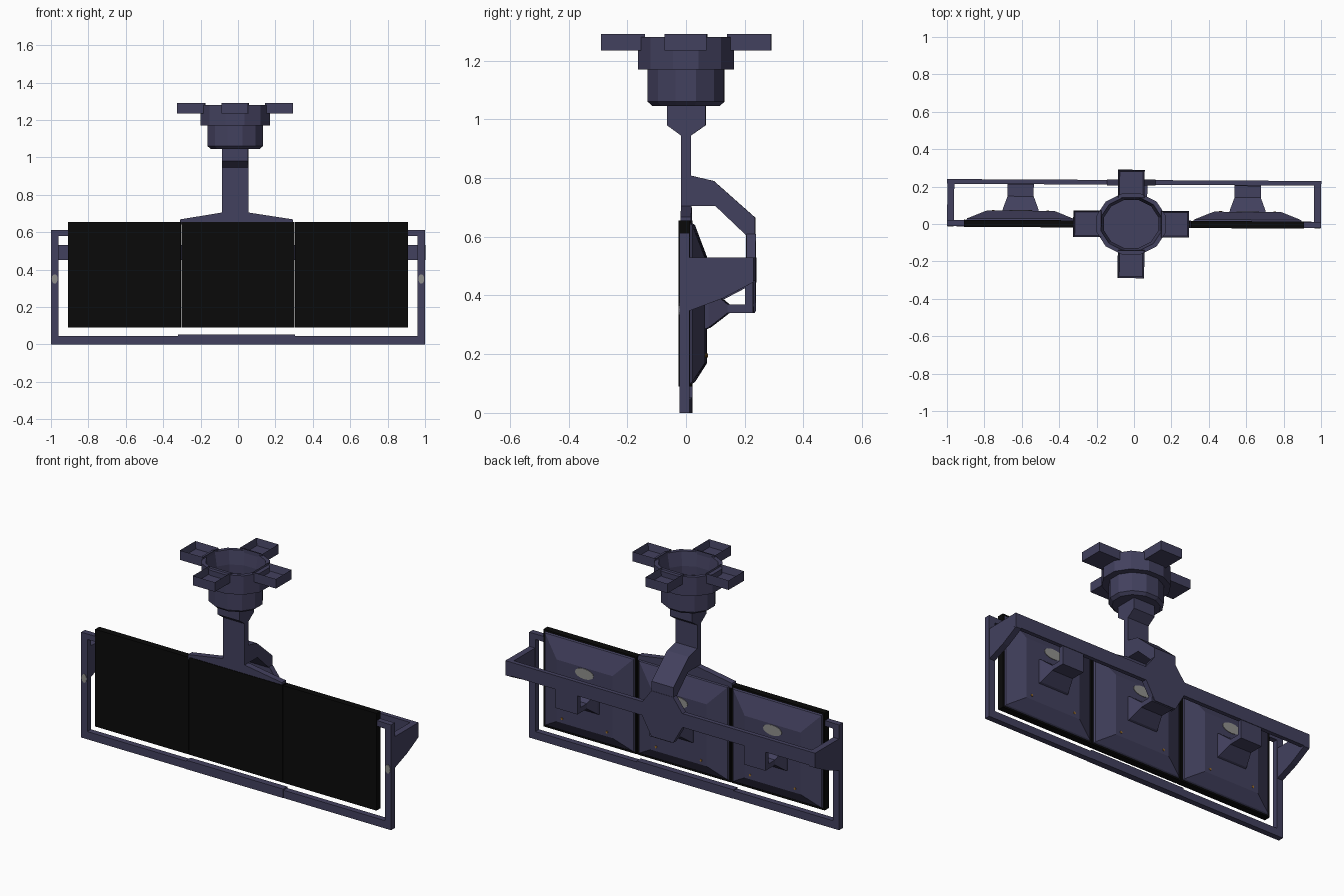
import bpy, bmesh, math
from mathutils import Matrix, Vector

if "Cube" in bpy.data.objects:
    bpy.data.objects.remove(bpy.data.objects["Cube"])


def material(name, rgb):
    m = bpy.data.materials.new(name)
    m.diffuse_color = (*rgb, 1)
    m.use_nodes = True
    m.node_tree.nodes["Principled BSDF"].inputs["Base Color"].default_value = m.diffuse_color
    return m


NAVY = material("dark_slate_metal", (0.055, 0.052, 0.112))
BLACK = material("screen_black", (0.003, 0.003, 0.003))
GREY = material("label_grey", (0.28, 0.28, 0.27))
AMBER = material("amber_indicator", (0.35, 0.17, 0.03))
CX = -0.015                                   # centre of the ceiling stem
TILT = Matrix.Rotation(math.radians(-0.3), 4, 'Z')


def finish(name, bm, mat):
    bmesh.ops.recalc_face_normals(bm, faces=bm.faces)
    bm.transform(TILT)
    me = bpy.data.meshes.new(name)
    bm.to_mesh(me)
    bm.free()
    me.materials.append(mat)
    ob = bpy.data.objects.new(name, me)
    bpy.context.collection.objects.link(ob)
    return ob


def loft(name, rings, mat=NAVY):
    """Skin a list of equal-length point rings and cap both ends."""
    bm = bmesh.new()
    vs = [[bm.verts.new(p) for p in r] for r in rings]
    n = len(rings[0])
    for a, b in zip(vs, vs[1:]):
        for i in range(n):
            j = (i + 1) % n
            bm.faces.new((a[i], a[j], b[j], b[i]))
    bm.faces.new(vs[0])
    bm.faces.new(vs[-1])
    return finish(name, bm, mat)


def rect_y(x0, x1, z0, z1, y):
    return [(x0, y, z0), (x1, y, z0), (x1, y, z1), (x0, y, z1)]


def box(name, x0, x1, y0, y1, z0, z1, mat=NAVY):
    return loft(name, [rect_y(x0, x1, z0, z1, y0), rect_y(x0, x1, z0, z1, y1)], mat)


def side_profile(name, pts, x0, x1, mat=NAVY):
    """Extrude a (y, z) outline along x."""
    return loft(name, [[(x, y, z) for y, z in pts] for x in (x0, x1)], mat)


def front_profile(name, pts, y0, y1, mat=NAVY):
    """Extrude an (x, z) outline along y."""
    return loft(name, [[(x, y, z) for x, z in pts] for y in (y0, y1)], mat)


def ellipse(cx, cz, rx, rz, n):
    return [(cx + rx * math.cos(2 * math.pi * i / n),
             cz + rz * math.sin(2 * math.pi * i / n)) for i in range(n)]


# Three monitors: black panel, tapered shell, flared mount, label, indicators
for tag, cx in (("left", -0.607), ("centre", 0.0), ("right", 0.607)):
    box(tag + "_screen", cx - 0.301, cx + 0.301, -0.02, 0.018, 0.09, 0.655, BLACK)
    loft(tag + "_shell", [rect_y(cx - 0.29, cx + 0.29, 0.1, 0.645, 0.018),
                          rect_y(cx - 0.285, cx + 0.285, 0.105, 0.64, 0.026),
                          rect_y(cx - 0.18, cx + 0.18, 0.17, 0.53, 0.068)])
    loft(tag + "_mount_flare", [rect_y(cx - 0.097, cx + 0.097, 0.285, 0.43, 0.066),
                                rect_y(cx - 0.094, cx + 0.094, 0.29, 0.425, 0.08),
                                rect_y(cx - 0.07, cx + 0.07, 0.34, 0.37, 0.145)])
    side_profile(tag + "_mount_hook", [(0.13, 0.34), (0.232, 0.34), (0.232, 0.48),
                                       (0.205, 0.48), (0.205, 0.37), (0.13, 0.37)],
                 cx - 0.07, cx + 0.07)
    front_profile(tag + "_label", ellipse(cx, 0.495, 0.06, 0.03, 16), 0.066, 0.071, GREY)
    for s in (-1, 1):
        front_profile(tag + "_indicator", ellipse(cx + s * 0.145, 0.195, 0.007, 0.007, 8),
                      0.066, 0.071, AMBER)

# Outer frame
box("frame_bottom_bar", -1, 1, -0.017, 0.017, 0, 0.045)
box("frame_bottom_sleeve", -0.32, 0.305, -0.019, 0.019, 0, 0.052)
box("rear_bar", -1, 1, 0.21, 0.235, 0.45, 0.53)
gusset = [(-0.017, 0.53), (0.235, 0.53), (0.235, 0.445), (0.13, 0.39), (-0.017, 0.335)]
for s, tag in ((-1, "left"), (1, "right")):
    box(tag + "_frame_post", s * 0.96, s * 1.0, -0.017, 0.017, 0, 0.612)
    box(tag + "_frame_top_stub", s * 0.9, s * 0.97, -0.016, 0.016, 0.58, 0.612)
    side_profile(tag + "_gusset", gusset, s * 0.962, s * 0.999)
    front_profile(tag + "_post_label", ellipse(s * 0.98, 0.35, 0.016, 0.026, 10),
                  -0.0195, -0.016, GREY)

# Central stem, shoulder plate and cranked rear arm
front_profile("shoulder_plate", [(-0.31, 0.64), (0.295, 0.64), (0.295, 0.668),
                                 (0.055, 0.705), (-0.085, 0.705), (-0.31, 0.668)],
              -0.017, 0.019)
side_profile("stem", [(-0.017, 0.65), (0.017, 0.65), (0.017, 0.945), (0.067, 0.98),
                      (0.067, 1.06), (-0.065, 1.06), (-0.065, 0.98), (-0.017, 0.945)],
             CX - 0.07, CX + 0.07)
side_profile("rear_arm", [(0.01, 0.81), (0.095, 0.79), (0.236, 0.665), (0.236, 0.4),
                          (0.205, 0.4), (0.205, 0.605), (0.1, 0.705), (0.01, 0.705)],
             CX - 0.07, CX + 0.07)
front_profile("rear_hub_plate", [(CX - 0.07, 0.345), (CX + 0.07, 0.345), (CX + 0.13, 0.45),
                                 (CX + 0.13, 0.53), (CX + 0.07, 0.61), (CX - 0.07, 0.61),
                                 (CX - 0.13, 0.53), (CX - 0.13, 0.45)], 0.206, 0.238)

# Faceted ceiling cup, open at the top (slightly wider along x)
cup = [(0.125, 1.045), (0.142, 1.06), (0.142, 1.17), (0.178, 1.17),
       (0.178, 1.28), (0.155, 1.28), (0.14, 1.2), (0.14, 1.15)]
ring_angles = [2 * math.pi * (i + 0.5) / 12 for i in range(12)]
loft("ceiling_cup", [[(CX + r * 1.08 * math.cos(a), r * 0.95 * math.sin(a), z)
                      for a in ring_angles] for r, z in cup])

# Four tray-shaped ceiling arms
for k, (name, reach) in enumerate((("right", 0.31), ("back", 0.29),
                                   ("left", 0.31), ("front", 0.29))):
    bm = bmesh.new()
    bmesh.ops.create_cube(bm, size=1)
    bm.transform(Matrix.Translation((reach - 0.075, 0, 1.2625)) @
                 Matrix.Diagonal((0.15, 0.142, 0.055, 1)))
    top = max(bm.faces, key=lambda f: f.calc_center_median().z)
    bmesh.ops.inset_individual(bm, faces=[top], thickness=0.012)
    bmesh.ops.translate(bm, verts=top.verts, vec=Vector((0, 0, -0.04)))
    bm.transform(Matrix.Translation((CX, 0, 0)) @ Matrix.Rotation(k * math.pi / 2, 4, 'Z'))
    finish(name + "_ceiling_arm", bm, NAVY)
